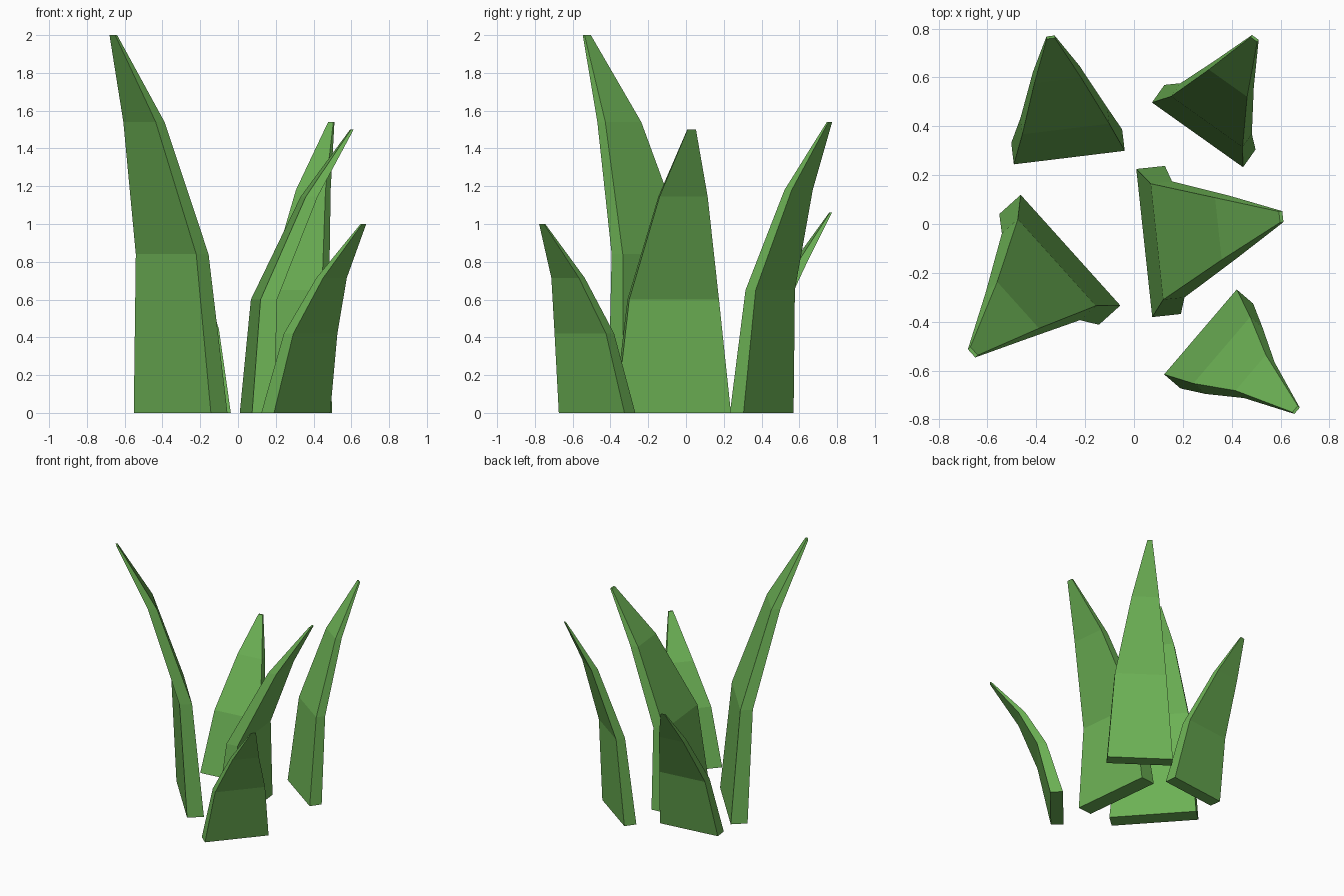
import bpy, bmesh
from mathutils import Vector

cube = bpy.data.objects.get("Cube")
if cube:
    bpy.data.objects.remove(cube, do_unlink=True)

green = bpy.data.materials.new("leaf green")
green.use_nodes = True
colour = (0.15, 0.44, 0.09, 1)
green.diffuse_color = colour
green.node_tree.nodes["Principled BSDF"].inputs["Base Color"].default_value = colour

# Shared taper of every blade, from base to tip
WIDTHS = (0.61, 0.478, 0.256, 0.045)
DEPTHS = (0.118, 0.088, 0.063, 0.014)


def blade(name, base, outward, size, heights, bends, sway):
    """Stack four tapering rectangles; base is the middle of the inner bottom edge."""
    out = Vector((*outward, 0)).normalized()
    side = Vector((-out.y, out.x, 0))
    bm = bmesh.new()
    rings = []
    for i, (z, bend) in enumerate(zip(heights, bends)):
        shift = sway * (0, 0, 0.55, 1)[i]
        inner = Vector((*base, z)) + out * bend + side * shift
        half = side * WIDTHS[i] * size / 2
        back = out * DEPTHS[i] * size
        corners = (inner - half, inner + half, inner + half + back, inner - half + back)
        rings.append([bm.verts.new(p) for p in corners])
    for low, high in zip(rings, rings[1:]):
        for k in range(4):
            n = (k + 1) % 4
            bm.faces.new((low[k], low[n], high[n], high[k]))
    bm.faces.new(rings[0])
    bm.faces.new(rings[-1])
    bmesh.ops.recalc_face_normals(bm, faces=bm.faces)
    mesh = bpy.data.meshes.new(name)
    bm.to_mesh(mesh)
    bm.free()
    mesh.materials.append(green)
    obj = bpy.data.objects.new(name, mesh)
    bpy.context.collection.objects.link(obj)


# Two wide blades
blade("tall_blade", (-0.26, -0.107), (-0.743, -0.669), 1,
      (0, 0.84, 1.54, 2), (0, 0.075, 0.31, 0.57), 0.043)
blade("left_blade", (0.042, -0.078), (0.994, 0.107), 1,
      (0, 0.6, 1.145, 1.5), (0, 0.052, 0.308, 0.562), 0.047)

# Three narrow blades
blade("front_blade", (0.272, -0.442), (0.76, -0.65), 0.75,
      (0, 0.42, 0.715, 1), (0, 0.115, 0.265, 0.5), 0.012)
blade("back_left_blade", (0.26, 0.365), (0.579, 0.815), 0.75,
      (0, 0.65, 1.18, 1.54), (0, 0.066, 0.245, 0.452), 0.038)
blade("back_right_blade", (-0.265, 0.272), (-0.121, 0.993), 0.75,
      (0, 0.445, 0.81, 1.06), (0, 0.118, 0.32, 0.493), 0.016)
